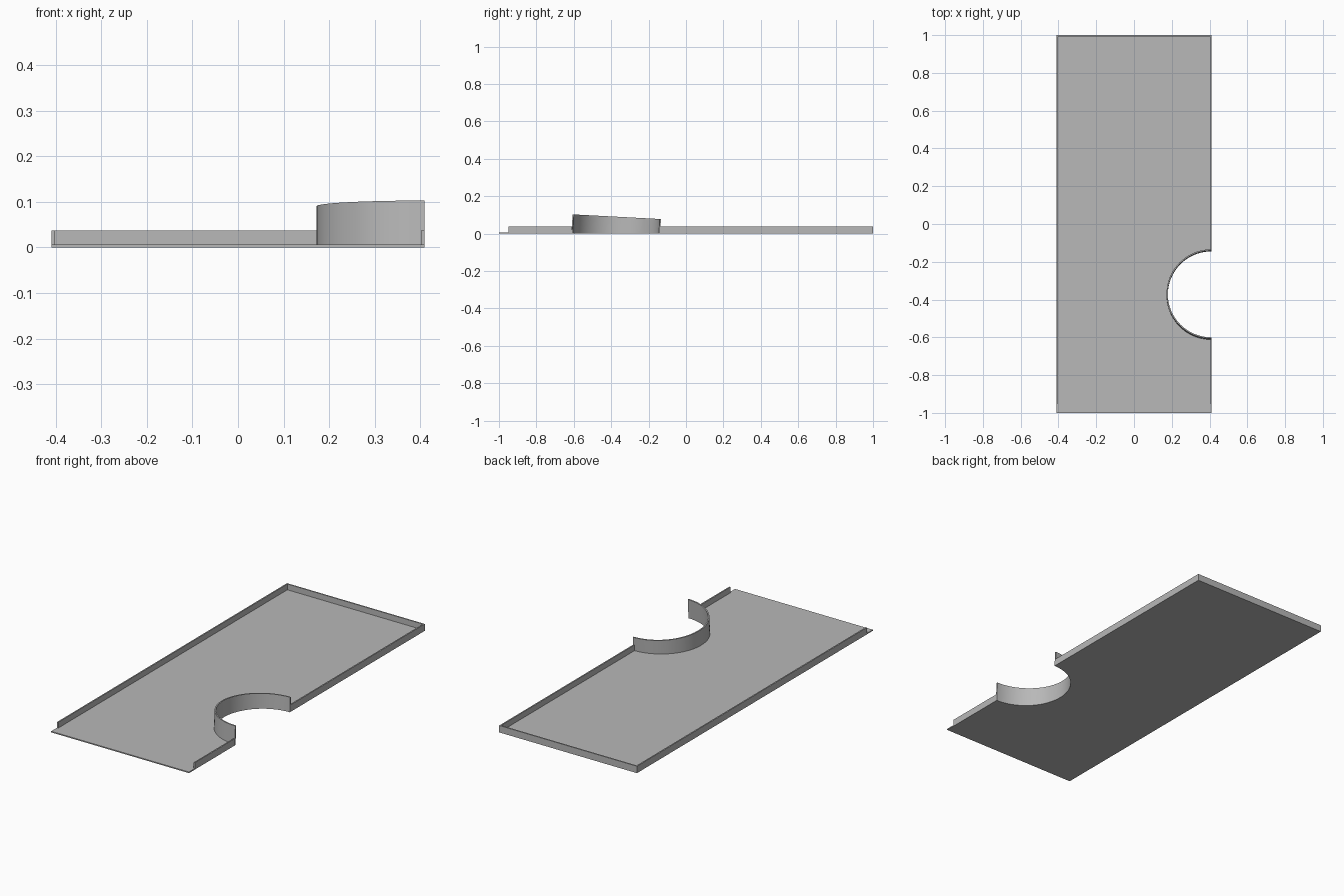
import bpy
import bmesh
from math import sin, cos, pi

cube = bpy.data.objects.get("Cube")
if cube:
    bpy.data.objects.remove(cube, do_unlink=True)

W, L = 0.409, 1.0              # half width and half length
FLOOR, RIM, T = 0.006, 0.037, 0.007
NOTCH_Y, R_OUT = -0.375, 0.237
R_IN = R_OUT - T
RIM_START = -0.95
SLOPE = 0.053                  # lean of the curved collar
STEPS = 40

grey = bpy.data.materials.new("mid grey")
grey.use_nodes = True
colour = (0.48, 0.48, 0.48, 1)
grey.diffuse_color = colour
grey.node_tree.nodes["Principled BSDF"].inputs["Base Color"].default_value = colour


def arc(radius):
    """Half circle bulging inwards from the left edge, front to back."""
    angles = [-pi / 2 - pi * i / STEPS for i in range(STEPS + 1)]
    return [(W + radius * cos(a), NOTCH_Y + radius * sin(a)) for a in angles]


def prism(name, outline, z0, z1):
    """Extrude a flat outline from z0 to z1."""
    bm = bmesh.new()
    face = bm.faces.new([bm.verts.new((x, y, z0)) for x, y in outline])
    grown = bmesh.ops.extrude_face_region(bm, geom=[face], use_keep_orig=True)
    for item in grown["geom"]:
        if isinstance(item, bmesh.types.BMVert):
            item.co.z = z1
    bmesh.ops.recalc_face_normals(bm, faces=bm.faces)
    mesh = bpy.data.meshes.new(name)
    bm.to_mesh(mesh)
    bm.free()
    mesh.materials.append(grey)
    obj = bpy.data.objects.new(name, mesh)
    bpy.context.collection.objects.link(obj)
    return obj


def wall(name, x0, x1, y0, y1):
    return prism(name, [(x0, y0), (x1, y0), (x1, y1), (x0, y1)], FLOOR, RIM)


# Floor with the half-round notch in its left edge
prism("floor", [(-W, L), (-W, -L), (W, -L)] + arc(R_OUT) + [(W, L)], 0, FLOOR)

# Low rim on three sides, open at the front and at the notch
wall("back_rim", -W, W, L - T, L)
wall("right_rim", -W, -W + T, RIM_START, L - T)
wall("left_rim_front", W - T, W, RIM_START, NOTCH_Y - R_OUT)
wall("left_rim_rear", W - T, W, NOTCH_Y + R_OUT, L - T)

# Tall curved collar around the notch, leaning back with a sloping top
collar = prism("notch_collar", arc(R_OUT) + arc(R_IN)[::-1], 0, 0.1)
for v in collar.data.vertices:
    if v.co.z > 0.05:
        v.co.z = 0.103 - SLOPE * (v.co.y - NOTCH_Y + R_OUT)
        v.co.y += SLOPE * v.co.z

bpy.ops.object.select_all(action="DESELECT")
collar.select_set(True)
bpy.context.view_layer.objects.active = collar
bpy.ops.object.shade_smooth_by_angle()
